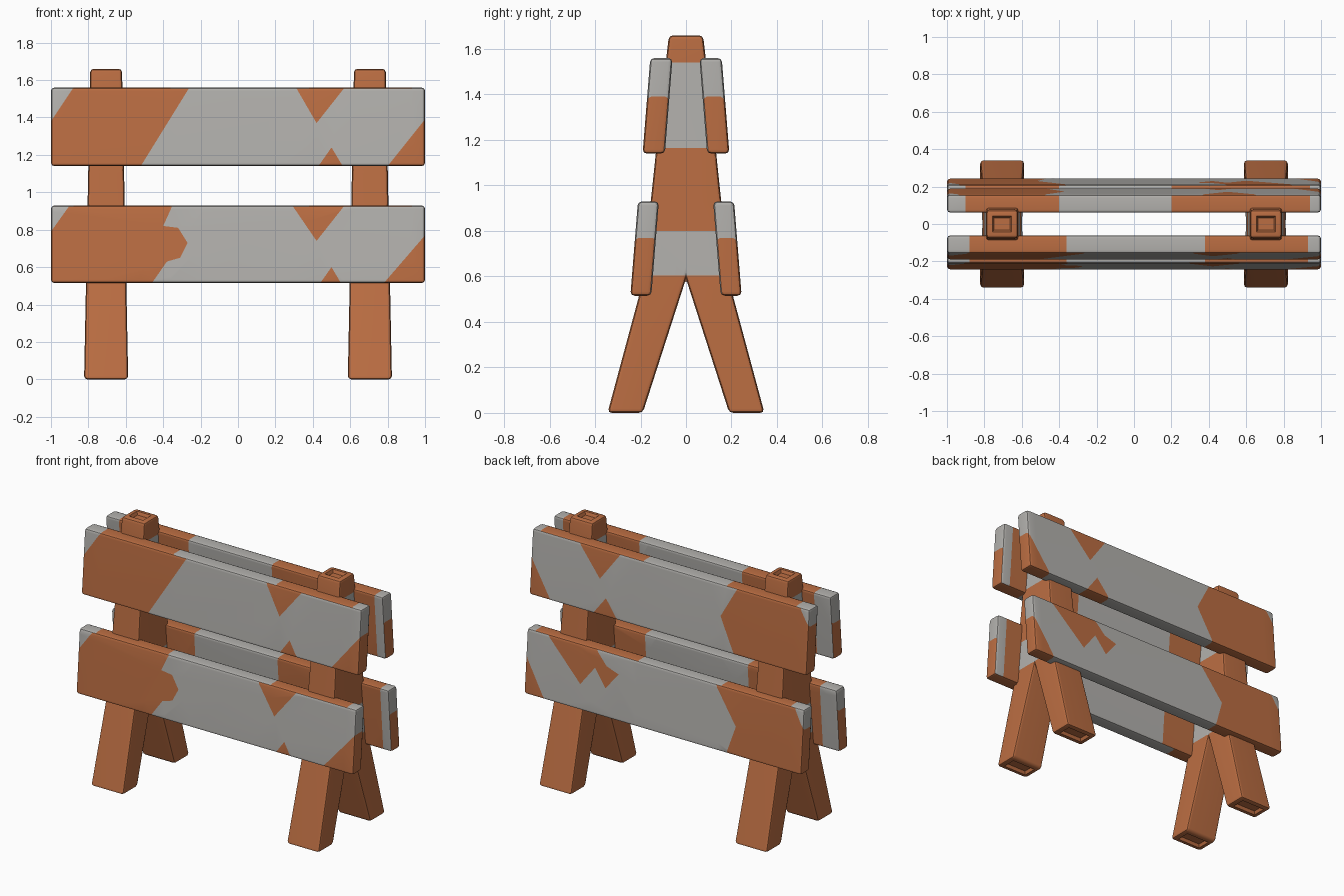
import bpy, bmesh, math
from mathutils import Vector

if "Cube" in bpy.data.objects:
    bpy.data.objects.remove(bpy.data.objects["Cube"])


def material(name, rgb):
    m = bpy.data.materials.new(name)
    m.diffuse_color = (*rgb, 1)
    m.use_nodes = True
    m.node_tree.nodes["Principled BSDF"].inputs["Base Color"].default_value = m.diffuse_color
    return m


GREY = material("pale grey paint", (0.45, 0.44, 0.42))
ORANGE = material("orange paint", (0.50, 0.155, 0.055))


def finish(bm, name):
    bmesh.ops.recalc_face_normals(bm, faces=bm.faces[:])
    me = bpy.data.meshes.new(name)
    bm.to_mesh(me)
    bm.free()
    me.materials.append(GREY)
    me.materials.append(ORANGE)
    ob = bpy.data.objects.new(name, me)
    bpy.context.collection.objects.link(ob)
    bpy.ops.object.select_all(action='DESELECT')
    ob.select_set(True)
    bpy.context.view_layer.objects.active = ob
    bpy.ops.object.shade_smooth_by_angle(angle=math.radians(40))
    mod = ob.modifiers.new("even shading", 'WEIGHTED_NORMAL')
    mod.keep_sharp = True
    return ob


def cut(bm, co, no):
    geom = bm.verts[:] + bm.edges[:] + bm.faces[:]
    bmesh.ops.bisect_plane(bm, geom=geom, dist=1e-4, plane_co=co, plane_no=no)


def bevel(bm, size):
    bmesh.ops.bevel(bm, geom=bm.edges[:], offset=size, segments=2,
                    profile=0.5, affect='EDGES')


def inside(x, z, poly):
    hit = False
    for (x1, z1), (x2, z2) in zip(poly, poly[1:] + poly[:1]):
        if (z1 > z) != (z2 > z) and x < (x2 - x1) * (z - z1) / (z2 - z1) + x1:
            hit = not hit
    return hit


# Planks: cut along the painted shapes, coloured by shape, then leaned outward
def plank(name, side, yc, z0, z1, thick, shapes, bands):
    bm = bmesh.new()
    bmesh.ops.create_cube(bm, size=1)
    for v in bm.verts:
        v.co = Vector((v.co.x * 2, v.co.y * thick, (z0 + z1) / 2 + v.co.z * (z1 - z0)))
    bevel(bm, 0.018)
    for poly in shapes:
        for (ax, az), (bx, bz) in zip(poly, poly[1:] + poly[:1]):
            on_rim = (az == bz and az in (z0, z1)) or (ax == bx and abs(ax) == 1)
            if not on_rim:
                cut(bm, (ax, 0, az), Vector((bz - az, 0, ax - bx)).normalized())
    for band in bands:
        for x in band:
            cut(bm, (x, 0, 0), (1, 0, 0))
    bm.normal_update()
    for f in bm.faces:
        c = f.calc_center_median()
        if f.normal.z > 0.9 or f.normal.y * side < -0.6:
            painted = any(a < c.x < b for a, b in bands)
        else:
            x = min(max(c.x, -0.997), 0.997)
            z = min(max(c.z, z0 + 0.003), z1 - 0.003)
            painted = any(inside(x, z, p) for p in shapes)
        f.material_index = 1 if painted else 0
    for v in bm.verts:
        v.co.y += side * (yc + 0.08 * ((z0 + z1) / 2 - v.co.z))
    finish(bm, name)


# Painted shapes as (x, z) outlines
upper_front = [
    [(-1, 1.14), (-0.52, 1.14), (-0.26, 1.56), (-0.88, 1.56), (-1, 1.38)],
    [(0.31, 1.56), (0.57, 1.56), (0.42, 1.37)],
    [(0.43, 1.14), (0.56, 1.14), (0.50, 1.24)],
    [(0.80, 1.14), (1, 1.14), (1, 1.39)]]
lower_front = [
    [(-1, 0.515), (-0.46, 0.515), (-0.38, 0.63), (-0.31, 0.65), (-0.27, 0.73),
     (-0.32, 0.81), (-0.40, 0.82), (-0.35, 0.93), (-0.90, 0.93), (-1, 0.79)],
    [(0.29, 0.93), (0.57, 0.93), (0.42, 0.74)],
    [(0.44, 0.515), (0.55, 0.515), (0.50, 0.60)],
    [(0.78, 0.515), (1, 0.515), (1, 0.77)]]
upper_back = [
    [(-1, 1.14), (-0.48, 1.14), (-0.37, 1.36), (-0.48, 1.56), (-0.93, 1.56), (-1, 1.45)],
    [(0.36, 1.56), (0.66, 1.56), (0.50, 1.37)],
    [(0.36, 1.14), (0.54, 1.14), (0.45, 1.26)],
    [(0.84, 1.14), (1, 1.14), (1, 1.39)]]
lower_back = [
    [(-1, 0.515), (-0.46, 0.515), (-0.52, 0.70), (-0.36, 0.93), (-0.93, 0.93), (-1, 0.80)],
    [(0.50, 0.93), (0.85, 0.93), (0.60, 0.68), (0.50, 0.81), (0.42, 0.70), (0.33, 0.81),
     (0.42, 0.84)],
    [(0.85, 0.515), (1, 0.515), (1, 0.77)]]

front_bands = [(-0.88, -0.36), (0.38, 0.93)]
back_bands = [(-0.90, -0.40), (0.20, 0.94)]
plank("upper_front_plank", -1, 0.125, 1.14, 1.56, 0.098, upper_front, front_bands)
plank("upper_back_plank", 1, 0.125, 1.14, 1.56, 0.098, upper_back, back_bands)
plank("lower_front_plank", -1, 0.182, 0.515, 0.93, 0.092, lower_front, front_bands)
plank("lower_back_plank", 1, 0.182, 0.515, 0.93, 0.092, lower_back, back_bands)

# Forked posts: one A-shaped side outline (y, z), extruded and tapered upward
outline = [(0.19, 0), (0.345, 0), (0.205, 0.52), (0.155, 0.93), (0.135, 1.12),
           (0.088, 1.55), (0.075, 1.66)]
outline = outline + [(-y, z) for y, z in reversed(outline)] + [(0, 0.59)]


def post(name, xc):
    bm = bmesh.new()
    face = bm.faces.new([bm.verts.new((-1, y, z)) for y, z in outline])
    ext = bmesh.ops.extrude_face_region(bm, geom=[face])
    for v in ext['geom']:
        if isinstance(v, bmesh.types.BMVert):
            v.co.x = 1
    for v in bm.verts:
        v.co.x *= 0.118 - 0.02 * v.co.z
    bmesh.ops.recalc_face_normals(bm, faces=bm.faces[:])
    bevel(bm, 0.018)
    # Shallow dimples in the post top and the feet
    bm.normal_update()
    caps = [f for f in bm.faces if abs(f.normal.z) > 0.98 and f.calc_area() > 0.006]
    for f in caps:
        bmesh.ops.inset_individual(bm, faces=[f], thickness=0.022, depth=0)
        bmesh.ops.inset_individual(bm, faces=[f], thickness=0.012, depth=-0.02)
    # Grey paint on the cheeks between the planks
    for z in (0.605, 0.80, 1.165, 1.54):
        cut(bm, (0, 0, z), (0, 0, 1))
    bm.normal_update()
    for f in bm.faces:
        z = f.calc_center_median().z
        grey = abs(f.normal.x) > 0.5 and (0.605 < z < 0.80 or 1.165 < z < 1.54)
        f.material_index = 0 if grey else 1
    for v in bm.verts:
        v.co.x += xc
    finish(bm, name)


post("left_post", -0.705)
post("right_post", 0.705)
